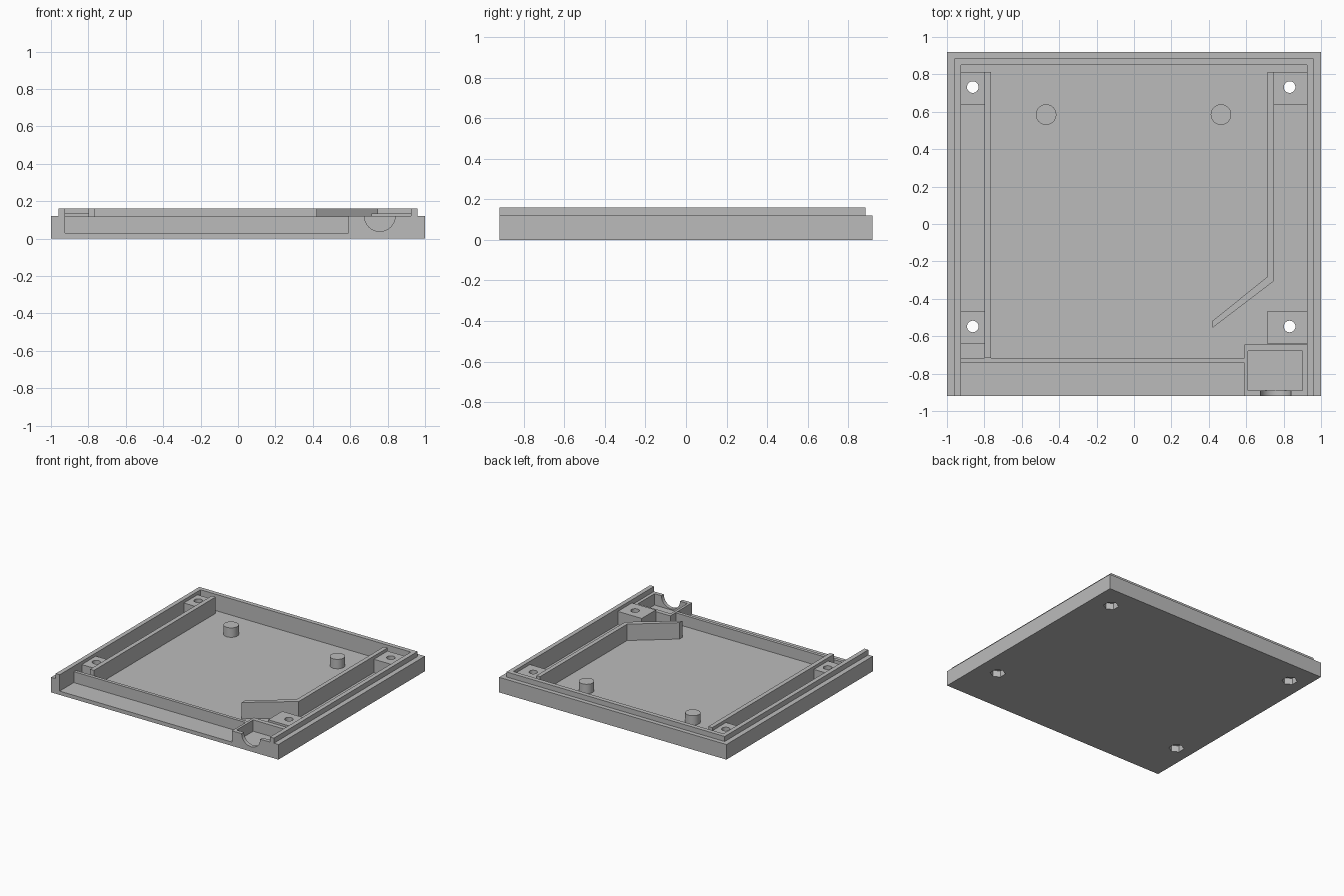
import bpy
import bmesh
import math
from mathutils import Matrix

cube = bpy.data.objects.get("Cube")
if cube:
    bpy.data.objects.remove(cube, do_unlink=True)

grey = bpy.data.materials.new("plain_grey")
grey.use_nodes = True
COLOUR = (0.5, 0.5, 0.5, 1)
grey.diffuse_color = COLOUR
grey.node_tree.nodes["Principled BSDF"].inputs["Base Color"].default_value = COLOUR


def make_object(name, bm):
    bmesh.ops.recalc_face_normals(bm, faces=bm.faces)
    mesh = bpy.data.meshes.new(name)
    bm.to_mesh(mesh)
    bm.free()
    mesh.materials.append(grey)
    obj = bpy.data.objects.new(name, mesh)
    bpy.context.collection.objects.link(obj)
    return obj


def prism(name, outline, z0, z1):
    """Extrude a plan outline from z0 up to z1."""
    bm = bmesh.new()
    face = bm.faces.new([bm.verts.new((x, y, z0)) for x, y in outline])
    top = bmesh.ops.extrude_face_region(bm, geom=[face])
    verts = [v for v in top["geom"] if isinstance(v, bmesh.types.BMVert)]
    bmesh.ops.translate(bm, verts=verts, vec=(0, 0, z1 - z0))
    return make_object(name, bm)


def box(name, x0, x1, y0, y1, z0, z1):
    return prism(name, [(x0, y0), (x1, y0), (x1, y1), (x0, y1)], z0, z1)


def cylinder(name, x, y, z0, z1, radius, sides=32):
    bm = bmesh.new()
    bmesh.ops.create_cone(bm, cap_ends=True, segments=sides, radius1=radius,
                          radius2=radius, depth=z1 - z0,
                          matrix=Matrix.Translation((x, y, (z0 + z1) / 2)))
    return make_object(name, bm)


def select_only(obj):
    bpy.ops.object.select_all(action='DESELECT')
    obj.select_set(True)
    bpy.context.view_layer.objects.active = obj


def cut(target, cutters):
    select_only(target)
    for cutter in cutters:
        mod = target.modifiers.new("cut", 'BOOLEAN')
        mod.operation = 'DIFFERENCE'
        mod.solver = 'EXACT'
        mod.object = cutter
        bpy.ops.object.modifier_apply(modifier=mod.name)


def smooth(obj):
    select_only(obj)
    bpy.ops.object.shade_smooth_by_angle(angle=math.radians(30))


FRONT, BACK = -0.92, 0.92
FLOOR, RIM, TOP = 0.03, 0.12, 0.16
IN = 0.925

# Tray: a block hollowed out, leaving the solid corner for the cable box
tray = box("tray", -1, 1, FRONT, BACK, 0, RIM)
cavity = prism("cavity_cutter", [(-IN, -1), (0.59, -1), (0.59, -0.645),
                                 (IN, -0.645), (IN, 0.85), (-IN, 0.85)], FLOOR, 0.3)
pocket = box("pocket_cutter", 0.61, 0.9, -0.89, -0.68, FLOOR, 0.3)

# Half round cable notch through the front of the corner box
notch = cylinder("notch_cutter", 0, 0, -0.06, 0.06, 0.082)
notch.data.transform(Matrix.Translation((0.758, -0.94, RIM))
                     @ Matrix.Rotation(math.pi / 2, 4, 'X'))
cutters = [cavity, pocket, notch]

# Screw bosses: x range, y range, hole centre
bosses = {
    "back_right_boss": (-IN, -0.8, 0.64, 0.812, -0.862, 0.732),
    "back_left_boss": (0.748, IN, 0.64, 0.812, 0.832, 0.732),
    "front_right_boss": (-IN, -0.8, -0.642, -0.465, -0.862, -0.548),
    "front_left_boss": (0.715, IN, -0.642, -0.465, 0.832, -0.548),
}
for name, (x0, x1, y0, y1, hx, hy) in bosses.items():
    boss = box(name, x0, x1, y0, y1, FLOOR, 0.135)
    nut = cylinder("nut_cutter", hx, hy, -0.05, 0.05, 0.056, 6)
    hole = cylinder("hole_cutter", hx, hy, -0.1, 0.3, 0.031)
    cut(boss, [nut, hole])
    smooth(boss)
    cutters += [nut, hole]

cut(tray, cutters)
smooth(tray)
for cutter in cutters:
    bpy.data.objects.remove(cutter, do_unlink=True)

# Raised lip around three sides
prism("lip", [(-0.96, FRONT), (-0.96, 0.885), (0.96, 0.885), (0.96, FRONT),
              (IN, FRONT), (IN, 0.85), (-IN, 0.85), (-IN, FRONT)], RIM, TOP)

# Inner partitions
box("front_partition", -IN, 0.59, -0.742, -0.716, FLOOR, 0.117)
box("right_partition", -0.8, -0.765, -0.716, 0.812, FLOOR, TOP)
prism("left_partition", [(0.715, 0.812), (0.715, -0.28), (0.42, -0.518),
                         (0.42, -0.555), (0.748, -0.305), (0.748, 0.812)], FLOOR, TOP)

# Locating pegs
for side, x in (("right", -0.47), ("left", 0.465)):
    smooth(cylinder(side + "_peg", x, 0.585, FLOOR, 0.105, 0.055))
